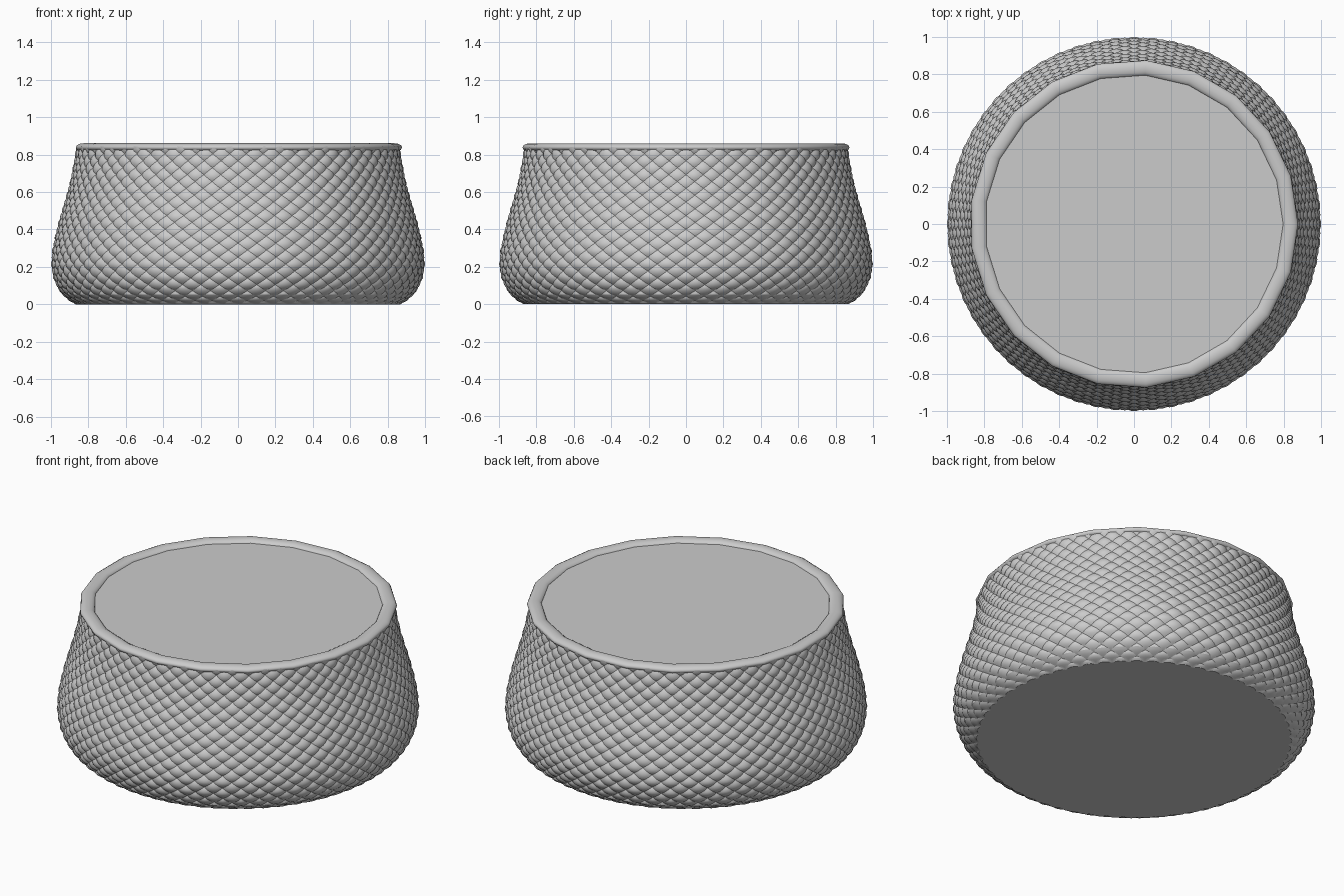
import bpy, bmesh, math

cube = bpy.data.objects.get("Cube")
if cube:
    bpy.data.objects.remove(cube, do_unlink=True)

COLUMNS = 120     # half diamonds around
ROWS = 24         # half diamonds up the wall
SUB = 3           # divisions of each half diamond
RELIEF = 0.016    # depth of the quilted pattern
RIM_SIDES = 21

# outer wall outline: radius, height
OUTLINE = [(0.87, 0), (0.905, 0.02), (0.94, 0.05), (0.97, 0.095), (0.99, 0.145),
           (1.0, 0.21), (0.995, 0.28), (0.98, 0.36), (0.955, 0.46), (0.925, 0.56),
           (0.9, 0.65), (0.882, 0.74), (0.872, 0.8), (0.868, 0.842)]

grey = bpy.data.materials.new("plain_grey")
grey.use_nodes = True
grey.diffuse_color = (0.6, 0.6, 0.6, 1)
grey.node_tree.nodes["Principled BSDF"].inputs["Base Color"].default_value = (0.6, 0.6, 0.6, 1)


def along_outline(t):
    """Point at fraction t of the outline's length."""
    pairs = list(zip(OUTLINE, OUTLINE[1:]))
    left = t * sum(math.dist(a, b) for a, b in pairs)
    for a, b in pairs:
        step = math.dist(a, b)
        if left <= step:
            k = left / step
            return a[0] + (b[0] - a[0]) * k, a[1] + (b[1] - a[1]) * k
        left -= step
    return OUTLINE[-1]


def puff(i, j):
    """Cushion height: full at diamond centres, zero at their corners."""
    x, y = i / SUB, j / SUB
    cx, cy = math.floor(x), math.floor(y)
    return 1 - min((x - a) ** 2 + (y - b) ** 2
                   for a in (cx, cx + 1) for b in (cy, cy + 1) if (a + b) % 2)


def make_object(name, bm):
    mesh = bpy.data.meshes.new(name)
    bm.to_mesh(mesh)
    bm.free()
    obj = bpy.data.objects.new(name, mesh)
    bpy.context.collection.objects.link(obj)
    obj.data.materials.append(grey)
    return obj


def smooth(obj, degrees):
    bpy.ops.object.select_all(action="DESELECT")
    obj.select_set(True)
    bpy.context.view_layer.objects.active = obj
    bpy.ops.object.shade_smooth_by_angle(angle=math.radians(degrees))


# quilted wall with a flat base
bm = bmesh.new()
around, up = COLUMNS * SUB, ROWS * SUB
rings = []
for j in range(up + 1):
    radius, z = along_outline(j / up)
    ring = []
    for i in range(around):
        r = radius - RELIEF * (1 - puff(i, j))
        angle = math.tau * i / around - math.pi / 2
        ring.append(bm.verts.new((r * math.cos(angle), r * math.sin(angle), z)))
    rings.append(ring)
for j in range(up):
    for i in range(around):
        n = (i + 1) % around
        a, b, c, d = rings[j][i], rings[j][n], rings[j + 1][n], rings[j + 1][i]
        # split each cell along the seam between diamonds
        if (i // SUB + j // SUB) % 2 == 0:
            bm.faces.new((a, b, c))
            bm.faces.new((a, c, d))
        else:
            bm.faces.new((a, b, d))
            bm.faces.new((b, c, d))
bm.faces.new(list(reversed(rings[0])))
smooth(make_object("quilted_wall", bm), 28)

# flat top
bm = bmesh.new()
lid = [bm.verts.new((0.82 * math.cos(math.tau * k / RIM_SIDES),
                     0.82 * math.sin(math.tau * k / RIM_SIDES), 0.842))
       for k in range(RIM_SIDES)]
bm.faces.new(lid)
make_object("top_surface", bm)

# rounded rim
bpy.ops.mesh.primitive_torus_add(major_segments=RIM_SIDES, minor_segments=12,
                                 major_radius=0.836, minor_radius=0.041,
                                 location=(0, 0, 0.838))
rim = bpy.context.object
rim.name = "rim"
rim.scale.z = 0.55
rim.data.materials.append(grey)
smooth(rim, 40)
